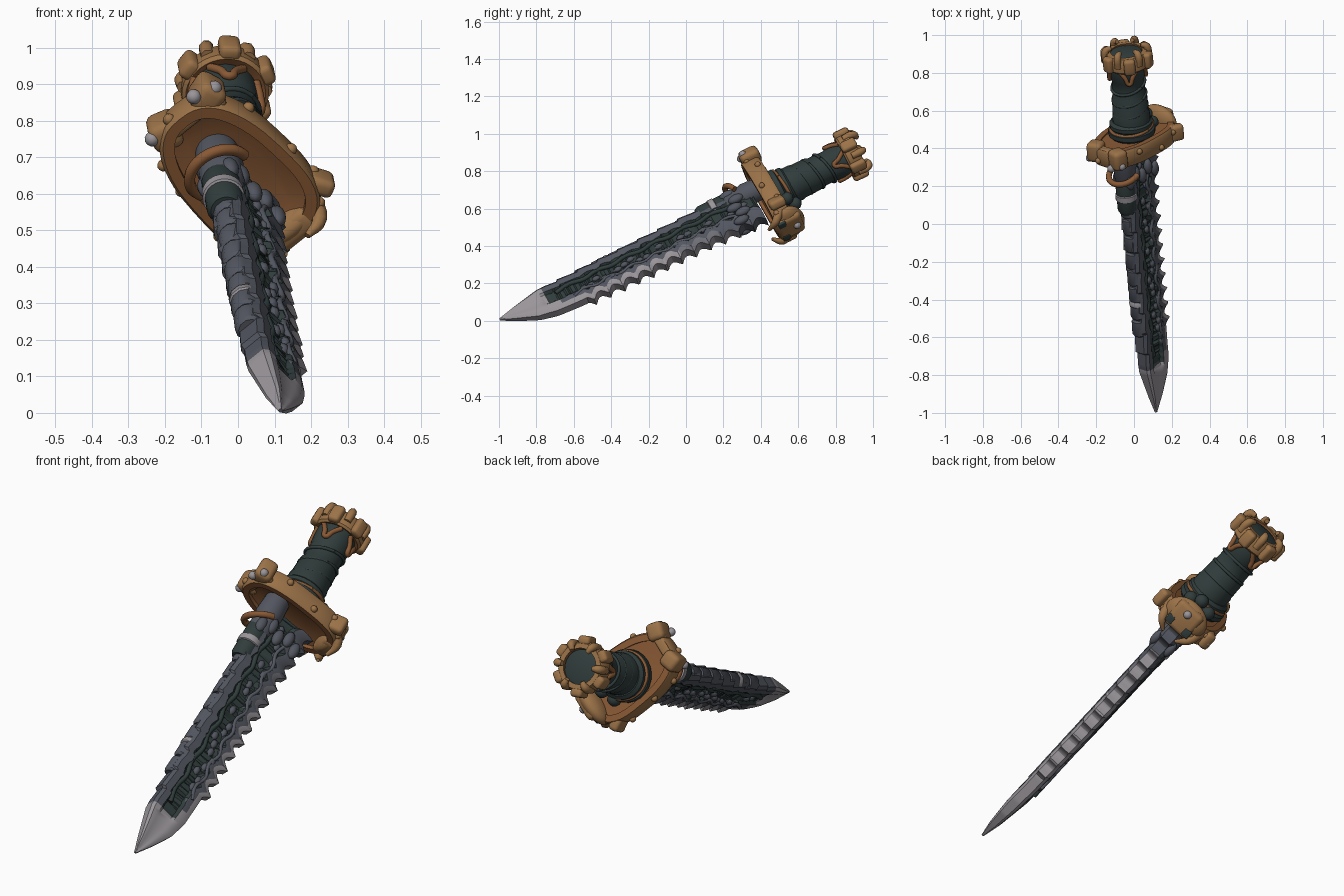
import bpy, bmesh, math, random
from mathutils import Matrix, Vector

random.seed(4)
if "Cube" in bpy.data.objects:
    bpy.data.objects.remove(bpy.data.objects["Cube"])

# Weapon frame: local x = blade thickness, y = towards cutting edge, z = tip to pommel
A = Vector((-0.094, 1, 0.493)).normalized()
W = Vector((0.64, 0.37, -0.66))
W = (W - A * W.dot(A)).normalized()
T = W.cross(A)
M = Matrix.Translation((0.035, 0, 0.446)) @ Matrix((T, W, A)).transposed().to_4x4()


def material(name, rgb):
    m = bpy.data.materials.new(name)
    m.use_nodes = True
    m.diffuse_color = (*rgb, 1)
    m.node_tree.nodes["Principled BSDF"].inputs["Base Color"].default_value = (*rgb, 1)
    return m


GRIP = material("dark green leather", (0.03, 0.046, 0.045))
BRONZE = material("bronze", (0.33, 0.17, 0.065))
BROWN = material("dark bronze", (0.25, 0.1, 0.035))
STEEL = material("blue grey steel", (0.085, 0.093, 0.115))
WORN = material("worn steel", (0.16, 0.16, 0.185))
BRIGHT = material("bright steel", (0.32, 0.3, 0.32))


def finish(name, bm, mats, angle=40):
    bmesh.ops.recalc_face_normals(bm, faces=bm.faces)
    me = bpy.data.meshes.new(name)
    bm.to_mesh(me)
    bm.free()
    for m in mats:
        me.materials.append(m)
    ob = bpy.data.objects.new(name, me)
    bpy.context.collection.objects.link(ob)
    ob.matrix_world = M
    bpy.ops.object.select_all(action='DESELECT')
    ob.select_set(True)
    bpy.context.view_layer.objects.active = ob
    bpy.ops.object.shade_smooth_by_angle(angle=math.radians(angle))
    return ob


def loft(name, rings, mats, rule=None, closed=False, angle=40):
    """Skin a list of closed rings; rule(i, j) picks the material slot."""
    bm = bmesh.new()
    vs = [[bm.verts.new(p) for p in r] for r in rings]
    n = len(rings[0])
    for i in range(len(rings) if closed else len(rings) - 1):
        a, b = vs[i], vs[(i + 1) % len(vs)]
        for j in range(n):
            f = bm.faces.new((a[j], a[(j + 1) % n], b[(j + 1) % n], b[j]))
            f.material_index = rule(i, j) if rule else 0
    if not closed:
        bm.faces.new(vs[0])
        bm.faces.new(vs[-1])
    return finish(name, bm, mats, angle)


def lathe(name, profile, mat, x=0, y=0, sx=1, seg=24):
    turn = [k * math.tau / seg for k in range(seg)]
    rings = [[(x + r * sx * math.cos(a), y + r * math.sin(a), z) for a in turn]
             for r, z in profile]
    return loft(name, rings, [mat])


def balls(name, spots, size, mat, detail=2):
    bm = bmesh.new()
    for p in spots:
        bmesh.ops.create_icosphere(bm, subdivisions=detail, radius=1,
                                   matrix=Matrix.Translation(p) @ Matrix.Diagonal((*size, 1)))
    return finish(name, bm, [mat], 60)


def blocks(name, spots, size, mat, round_off):
    """Rounded boxes; each spot is a position and a turn about the long axis."""
    bm = bmesh.new()
    for p, turn in spots:
        bmesh.ops.create_cube(bm, size=2, matrix=Matrix.Translation(p) @ Matrix.Rotation(turn, 4, 'Z')
                              @ Matrix.Diagonal((*size, 1)))
    bmesh.ops.bevel(bm, geom=bm.edges[:], offset=round_off, segments=3, affect='EDGES', profile=.5)
    return finish(name, bm, [mat], 50)


def tube(name, pts, r, mat, taper=None):
    cu = bpy.data.curves.new(name, 'CURVE')
    cu.dimensions = '3D'
    cu.bevel_depth, cu.bevel_resolution, cu.resolution_u = r, 2, 4
    sp = cu.splines.new('BEZIER')
    sp.bezier_points.add(len(pts) - 1)
    for k, (b, p) in enumerate(zip(sp.bezier_points, pts)):
        b.co = p
        b.handle_left_type = b.handle_right_type = 'AUTO'
        b.radius = taper[k] if taper else 1
    cu.use_fill_caps = True
    cu.materials.append(mat)
    ob = bpy.data.objects.new(name, cu)
    bpy.context.collection.objects.link(ob)
    ob.matrix_world = M


def keyed(keys, s):
    for (a, u), (b, v) in zip(keys, keys[1:]):
        if s <= b:
            return u + (v - u) * (s - a) / (b - a)
    return keys[-1][1]


# Blade: lofted section with fuller, scalloped edge and stepped spine
SPINE = [(-1.09, -.046), (-.84, -.1), (.42, -.115)]
EDGE = [(-1.09, -.036), (-1.0, .015), (-.9, .065), (-.8, .088), (-.65, .095), (.1, .105), (.42, .13)]
HALF = [(-1.09, .006), (-1.0, .024), (-.84, .04), (-.4, .046), (.42, .052)]
SHIFT = [(-1.09, .022), (-.7, .005), (-.3, 0), (.42, 0)]
SHAPE = [(.7, 0), (1, .08), (.95, .25), (.5, .31), (.45, .64), (.9, .71), (.85, .86), (.55, 1)]
stations = [-1.09 + 1.51 * k / 150 for k in range(151)]
rings = []
for s in stations:
    lo, hi, h, off = (keyed(keys, s) for keys in (SPINE, EDGE, HALF, SHIFT))
    carved = min(1, max(0, (s + .86) / .06))
    if s > -.63:
        hi += .042 * (1 - abs(math.sin(math.pi * s / .085))) - .005
    if s > -.8:
        lo += .014 * ((s / .12) % 1) - .006
    half = []
    for j, (k, f) in enumerate(SHAPE):
        if j in (3, 4):
            k = .85 + (k + random.uniform(-.15, .25) - .85) * carved
        half.append((h * k, lo + (hi - lo) * f, s))
    rings.append([(x + off, y, z) for x, y, z in half]
                 + [(off - x, y, z) for x, y, z in reversed(half)])


def blade_colour(i, j):
    s, j = stations[i], min(j, 14 - j) if j < 15 else 0
    if s < -.82 or (s < -.76 and j > 4):
        return 2
    if 2 <= j <= 4:
        return 1
    if (j == 7 and s < .25) or (j == 6 and s < -.08):
        return 2
    return 3 if j == 6 and s < .15 else 0


loft("blade", rings, [STEEL, GRIP, BRIGHT, WORN], blade_colour, angle=30)

# Carved relief inside both fullers
for side, tag in ((1, "left"), (-1, "right")):
    knots = [(side * random.uniform(.026, .036), random.uniform(-.01, .05), -.7 + k * .042) for k in range(26)]
    balls("relief_knots_" + tag, knots, (.013, .018, .025), STEEL, 1)
    vine = [(side * .032, -.035 + .008 * (-1) ** k, -.76 + k * .085) for k in range(14)]
    tube("relief_vine_" + tag, vine, .012, GRIP)
    ridge = [(side * .038, .045 + .01 * (-1) ** k, -.68 + k * .07) for k in range(15)]
    tube("relief_ridge_" + tag, ridge, .009, STEEL)
    balls("root_lumps_" + tag, [(side * .045, .1 - .05 * k, .3 + .03 * (k % 2)) for k in range(5)],
          (.022, .026, .045), STEEL)

# Spine bands, spine tube and bronze collar before the guard
for k in range(8):
    z = -.62 + k * .1
    lathe("spine_band", [(.026, z), (.034, z + .01), (.032, z + .085), (.026, z + .09)], STEEL,
          y=-.088, sx=1.2, seg=10)
lathe("worn_spine_band", [(.028, -.45), (.037, -.44), (.036, -.42), (.028, -.41)], BRIGHT, y=-.088, sx=1.15, seg=10)
lathe("spine_tube", [(.042, .11), (.052, .13), (.053, .29), (.05, .3)], GRIP, y=-.09)
lathe("spine_ferrule", [(.05, .185), (.058, .19), (.058, .22), (.05, .225)], BRIGHT, y=-.09)
lathe("spine_socket", [(.05, .27), (.06, .285), (.06, .37), (.066, .39), (.06, .48)], STEEL, y=-.08)
arc = [math.radians(a) for a in range(165, 385, 20)]
tube("spine_collar", [(.086 * math.cos(a), -.088 + .082 * math.sin(a), .345 + .035 * math.sin(a))
                      for a in arc], .016, BROWN)


# Guard: oval plate, raised rim, studs and end lobes
def oval(a, grow=0):
    c, s = math.cos(a), math.sin(a)
    p = lambda v: math.copysign(abs(v) ** .75, v)
    return ((.14 + .02 * s + grow) * p(c), (.235 + grow) * p(s))


steps = [k * math.tau / 48 for k in range(48)]
loft("guard_plate", [[(*oval(a, g), z) for a in steps]
                     for g, z in ((-.06, .48), (0, .455), (0, .535), (-.06, .53))], [BROWN])
loft("guard_rim", [[(*oval(a, g), z) for g, z in
                    ((-.02, .445), (.01, .445), (.018, .458), (.018, .528), (.01, .542), (-.02, .542))]
                   for a in steps], [BRONZE, BROWN], lambda i, j: int(j in (0, 4, 5)), closed=True)
knobs = [k * math.tau / 14 + .1 for k in range(14)]
balls("rim_knobs", [(*oval(a, .018), .475 + .04 * (k % 2)) for k, a in enumerate(knobs)],
      (.017, .017, .017), BRONZE)
blocks("upper_lobes", [((-.068, -.218, .51), .3), ((.092, -.228, .505), -.3)],
       (.044, .042, .055), BRONZE, .024)
blocks("upper_bridge", [((0, -.222, .5), 0)], (.07, .025, .045), BRONZE, .012)
blocks("corner_lobes", [((-.14, .175, .495), .5), ((.145, .185, .5), -.5)], (.026, .04, .045), BRONZE, .018)
balls("lower_shield", [(0, .222, .52)], (.115, .048, .088), BRONZE, 3)
blocks("shield_boss", [((0, .23, .515), 0)], (.075, .04, .075), BRONZE, .025)
blocks("shield_windows", [((t, .25, .475), 0) for t in (-.055, .05)], (.02, .022, .022), GRIP, .006)
for side in (-1, 1):
    tube("shield_horn", [(side * .1, .2, .5), (side * .085, .25, .45), (side * .04, .245, .4)],
         .022, BRONZE, (1.2, 1, .4))
balls("steel_studs", [(-.1, -.24, .47), (.125, -.24, .475), (-.155, .19, .49), (.158, .2, .49),
                      (0, .268, .55), (.07, -.265, .46)], (.021, .021, .021), BRIGHT)

# Grip: collars, tapered handle and wraps
lathe("grip_collar", [(.11, .53), (.125, .545), (.125, .57), (.105, .58), (.115, .59),
                      (.115, .61), (.1, .625)], GRIP)
lathe("grip", [(.1, .6), (.1, .66), (.096, .67), (.094, .76), (.088, .77), (.085, .86),
               (.09, .87), (.096, .96), (.086, 1.02), (.05, 1.03)], GRIP, x=.006)
tube("collar_strap", [(.112 * math.cos(a), .112 * math.sin(a), .583 + .012 * math.sin(a))
                      for a in [k * math.tau / 12 for k in range(13)]], .009, BROWN)
for z in (.69, .76, .83):
    tube("grip_wrap", [(.006 + .089 * math.cos(a), .089 * math.sin(a), z + .025 * math.sin(a))
                       for a in [k * math.tau / 12 for k in range(13)]], .008, GRIP)
balls("collar_knobs", [(0, .125, .6), (.05, .11, .57), (-.06, .105, .57)], (.035, .035, .035), GRIP)

# Pommel: bronze crown with lugs, inward prongs and downward points
PX = .014
turns = [k * math.tau / 36 for k in range(36)]
crown = [(.088, .955), (.11, .945), (.12, .955), (.12, 1.01), (.108, 1.03), (.084, 1.03)]
loft("pommel_crown", [[(PX + r * math.cos(a), r * math.sin(a), z) for r, z in crown] for a in turns],
     [BRONZE, BROWN], lambda i, j: int(j in (0, 5)), closed=True)
spokes = [k * math.tau / 6 + .3 for k in range(6)]
blocks("pommel_lugs", [((PX + .122 * math.cos(a), .122 * math.sin(a), .99), a) for a in spokes],
       (.022, .03, .044), BRONZE, .016)
for a in spokes:
    tube("pommel_prong", [(PX + r * math.cos(a + .5), r * math.sin(a + .5), z)
                          for r, z in ((.112, .98), (.108, 1.045), (.078, 1.055))],
         .02, BRONZE, (1, 1, .6))
for a in [k * math.tau / 4 + .8 for k in range(4)]:
    pts = [(PX / 2 + .097 * math.cos(a + d), .097 * math.sin(a + d), z)
           for d, z in ((-.5, .95), (-.2, .91), (0, .875), (.2, .91), (.5, .95))]
    tube("pommel_point", pts, .012, BROWN)
